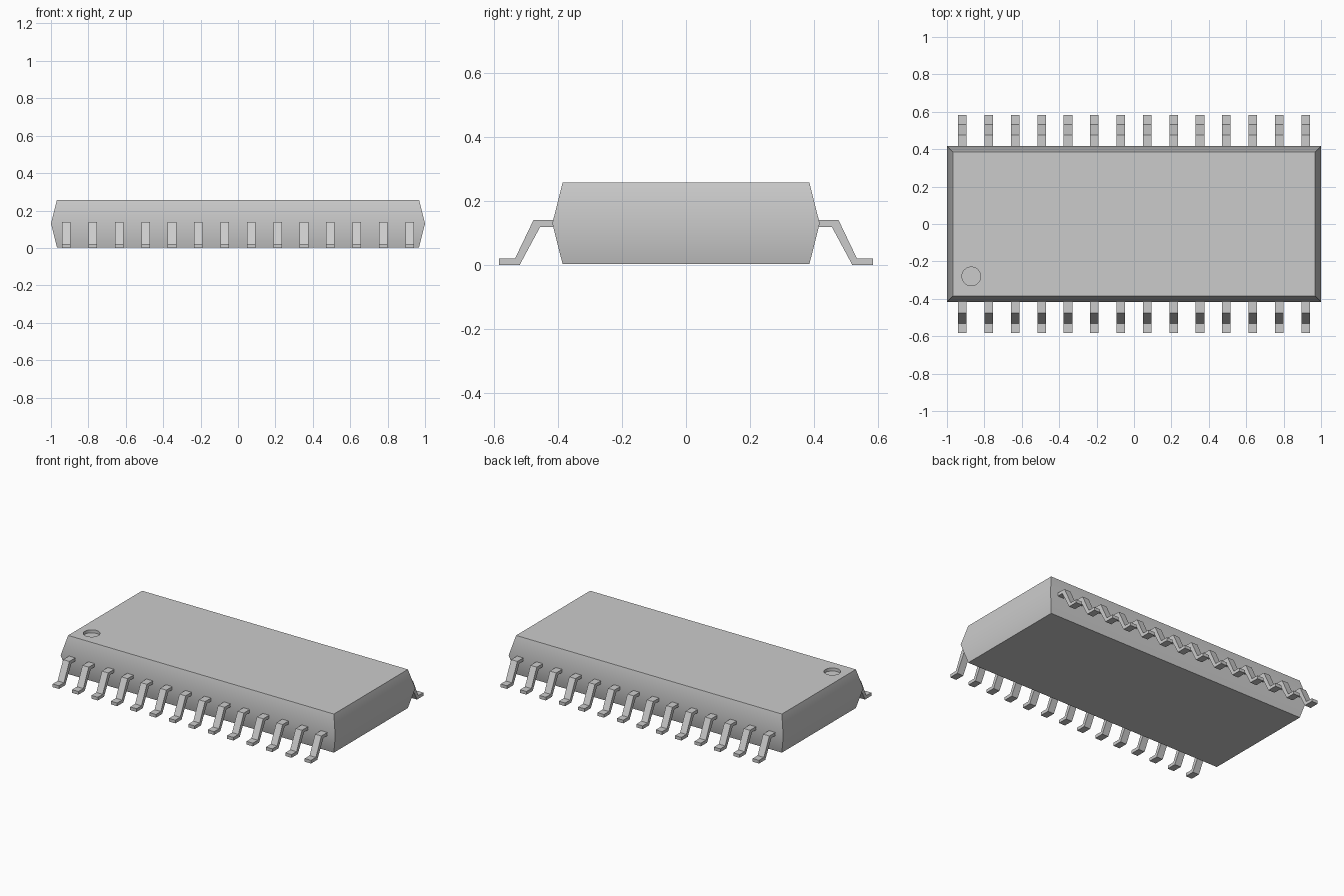
import bpy
import bmesh
import math

cube = bpy.data.objects.get("Cube")
if cube:
    bpy.data.objects.remove(cube, do_unlink=True)

grey = bpy.data.materials.new("light_grey")
grey.use_nodes = True
colour = (0.6, 0.6, 0.6, 1.0)
grey.diffuse_color = colour
grey.node_tree.nodes["Principled BSDF"].inputs["Base Color"].default_value = colour


def make_object(name, bm):
    bmesh.ops.recalc_face_normals(bm, faces=bm.faces)
    mesh = bpy.data.meshes.new(name)
    bm.to_mesh(mesh)
    bm.free()
    mesh.materials.append(grey)
    obj = bpy.data.objects.new(name, mesh)
    bpy.context.collection.objects.link(obj)
    return obj


def select_only(obj):
    bpy.ops.object.select_all(action="DESELECT")
    obj.select_set(True)
    bpy.context.view_layer.objects.active = obj


# Package body: stacked rectangles, widest at the waist
BOTTOM, WAIST, TOP = 0.003, 0.13, 0.257
HALF_X, HALF_Y, TAPER = 1.0, 0.417, 0.032
bm = bmesh.new()
rings = []
for z, inset in ((BOTTOM, TAPER), (WAIST, 0), (TOP, TAPER)):
    x, y = HALF_X - inset, HALF_Y - inset
    rings.append([bm.verts.new((sx * x, sy * y, z))
                  for sx, sy in ((-1, -1), (1, -1), (1, 1), (-1, 1))])
bm.faces.new(rings[0])
bm.faces.new(rings[-1])
for low, high in zip(rings, rings[1:]):
    for i in range(4):
        j = (i + 1) % 4
        bm.faces.new((low[i], low[j], high[j], high[i]))
body = make_object("package_body", bm)

# Round orientation dimple sunk into the top
bpy.ops.mesh.primitive_cylinder_add(vertices=40, radius=0.05, depth=0.04,
                                    location=(-0.87, -0.28, TOP))
cutter = bpy.context.object
cutter.name = "dimple_cutter"
cutter.hide_render = True
cutter.data.materials.append(grey)
cut = body.modifiers.new("dimple", "BOOLEAN")
cut.operation = "DIFFERENCE"
cut.solver = "EXACT"
cut.object = cutter
select_only(body)
bpy.ops.object.modifier_apply(modifier=cut.name)
bpy.data.objects.remove(cutter, do_unlink=True)
select_only(body)
bpy.ops.object.shade_smooth_by_angle(angle=math.radians(35))

# Bent leads: side profile extruded across the lead width
PROFILE = ((0.40, 0.14), (0.476, 0.14), (0.533, 0.021), (0.584, 0.021),
           (0.584, 0), (0.519, 0), (0.455, 0.119), (0.40, 0.119))
COUNT, PITCH, WIDTH = 14, 0.1412, 0.046


def lead_row(name, side):
    bm = bmesh.new()
    for i in range(COUNT):
        x = (i - (COUNT - 1) / 2) * PITCH
        face = bm.faces.new([bm.verts.new((x - WIDTH / 2, side * y, z))
                             for y, z in PROFILE])
        moved = bmesh.ops.extrude_face_region(bm, geom=[face], use_keep_orig=True)
        verts = [g for g in moved["geom"] if isinstance(g, bmesh.types.BMVert)]
        bmesh.ops.translate(bm, vec=(WIDTH, 0, 0), verts=verts)
    return make_object(name, bm)


lead_row("front_leads", -1)
lead_row("back_leads", 1)
